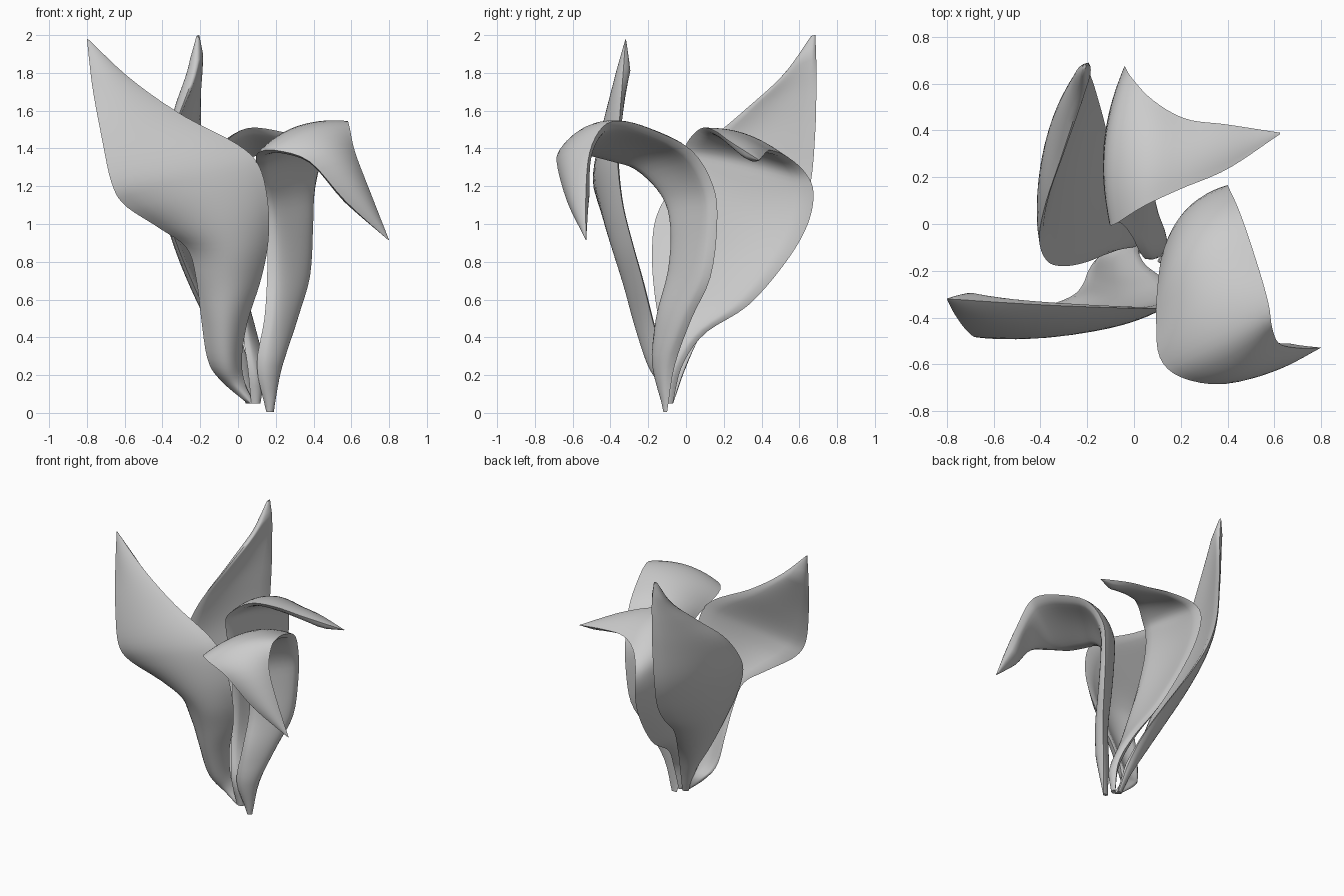
import bpy
from math import radians
from mathutils import Vector

ALONG, ACROSS = 48, 14


def spline(pts, u):
    """Catmull-Rom point at u in 0..1 through a list of vectors."""
    n = len(pts) - 1
    s = min(int(u * n), n - 1)
    t = u * n - s
    p1, p2 = pts[s], pts[s + 1]
    p0 = pts[s - 1] if s > 0 else p1 * 2 - p2
    p3 = pts[s + 2] if s + 2 <= n else p2 * 2 - p1
    return 0.5 * (2 * p1 + (p2 - p0) * t + (2 * p0 - 5 * p1 + 4 * p2 - p3) * t * t
                  + (3 * p1 - p0 - 3 * p2 + p3) * t ** 3)


def leaf(name, low, high, stations):
    """Fleshy leaf between two edge curves; each station = edge, edge, bulge.
    low / high: how far the two skins lie from the bulged middle surface."""
    left = [Vector(s[0:3]) for s in stations]
    right = [Vector(s[3:6]) for s in stations]
    bulge = [Vector((s[6], 0, 0)) for s in stations]
    rows = [(spline(left, i / ALONG), spline(right, i / ALONG),
             spline(bulge, i / ALONG).x) for i in range(ALONG + 1)]
    verts, faces = [], []
    for i, (a, b, h) in enumerate(rows):
        lo, hi = rows[max(i - 1, 0)], rows[min(i + 1, ALONG)]
        along = hi[0] + hi[1] - lo[0] - lo[1]
        normal = (b - a).cross(along).normalized()
        fit = min(1, 0.5 * (b - a).length / (high - low))
        # ring: out along the high skin, back along the low skin
        for j in range(2 * ACROSS):
            t = j / ACROSS if j <= ACROSS else 2 - j / ACROSS
            off = high if j <= ACROSS else low
            arc = max(4 * t * (1 - t), 0)
            verts.append(a.lerp(b, t) + normal * (h * arc + off * fit * arc ** 0.6))
    w = 2 * ACROSS
    for i in range(ALONG):
        for j in range(w):
            k, m = i * w + j, i * w + (j + 1) % w
            faces.append((k, m, m + w, k + w))
    faces.append(tuple(reversed(range(w))))
    faces.append(tuple(range(ALONG * w, ALONG * w + w)))
    mesh = bpy.data.meshes.new(name)
    mesh.from_pydata(verts, [], faces)
    mesh.shade_smooth()
    mesh.set_sharp_from_angle(angle=radians(60))
    obj = bpy.data.objects.new(name, mesh)
    bpy.context.collection.objects.link(obj)
    return obj


# broad upright leaf, front left
leaf("front_left_leaf", -.065, .005, [
    (.05, -.10, .05, .09, -.10, .05, .01),
    (-.09, -.10, .17, .04, -.10, .15, .04),
    (-.16, -.15, .28, .02, -.12, .28, .07),
    (-.195, -.20, .50, .05, -.175, .48, .085),
    (-.22, -.26, .70, .12, -.23, .70, .085),
    (-.27, -.31, .87, .16, -.285, .90, .09),
    (-.42, -.37, .98, .16, -.335, 1.10, .08),
    (-.60, -.45, 1.10, .115, -.36, 1.30, .06),
    (-.67, -.485, 1.22, .0, -.36, 1.42, .045),
    (-.72, -.45, 1.45, -.30, -.35, 1.58, .03),
    (-.77, -.38, 1.72, -.57, -.335, 1.77, .02),
    (-.80, -.32, 1.98, -.795, -.32, 1.98, 0)])

# leaf folding forward and drooping, front right
leaf("front_right_drooping_leaf", .0, .09, [
    (.15, -.10, .005, .19, -.10, .005, 0),
    (.10, -.16, .25, .225, -.06, .25, -.02),
    (.14, -.15, .50, .305, .03, .50, -.03),
    (.155, -.09, .75, .375, .13, .72, -.035),
    (.15, -.08, .98, .395, .165, 1.00, -.045),
    (.12, -.13, 1.15, .41, .145, 1.20, -.06),
    (.10, -.27, 1.29, .46, .03, 1.39, -.08),
    (.095, -.42, 1.34, .53, -.18, 1.50, -.08),
    (.11, -.57, 1.38, .575, -.34, 1.545, -.06),
    (.20, -.655, 1.39, .59, -.44, 1.515, -.045),
    (.38, -.685, 1.33, .62, -.51, 1.38, -.04),
    (.57, -.63, 1.12, .70, -.53, 1.17, -.03),
    (.795, -.53, .915, .80, -.53, .915, 0)])

# tall pointed leaf, back left
leaf("back_left_leaf", -.02, .045, [
    (.04, -.09, .05, .08, -.07, .05, 0),
    (-.03, -.10, .25, .05, .0, .25, -.02),
    (-.12, -.13, .42, .0, .10, .45, -.04),
    (-.21, -.165, .62, -.08, .26, .67, -.055),
    (-.30, -.18, .83, -.13, .45, .84, -.06),
    (-.37, -.16, 1.03, -.17, .59, 1.01, -.06),
    (-.405, -.07, 1.20, -.195, .66, 1.22, -.06),
    (-.38, .08, 1.40, -.195, .685, 1.50, -.06),
    (-.31, .29, 1.585, -.195, .69, 1.70, -.05),
    (-.24, .51, 1.785, -.195, .69, 1.85, -.03),
    (-.22, .66, 1.99, -.21, .685, 2.0, 0)])

# leaf bending over to the right, back right
leaf("back_right_bent_leaf", .005, .065, [
    (.07, -.11, .05, .11, -.07, .05, 0),
    (.05, -.15, .25, .12, -.02, .25, -.02),
    (.02, -.11, .45, .08, .10, .42, -.03),
    (-.01, -.05, .70, .045, .33, .57, -.05),
    (-.05, .0, .95, .0, .53, .80, -.07),
    (-.09, .01, 1.17, -.03, .645, 1.00, -.07),
    (-.105, .0, 1.33, -.04, .675, 1.17, -.06),
    (-.08, .0, 1.42, -.01, .625, 1.28, -.07),
    (.04, .075, 1.505, .08, .53, 1.36, -.05),
    (.20, .15, 1.495, .22, .45, 1.39, -.03),
    (.40, .235, 1.435, .40, .425, 1.38, -.02),
    (.625, .385, 1.34, .625, .39, 1.34, 0)])
